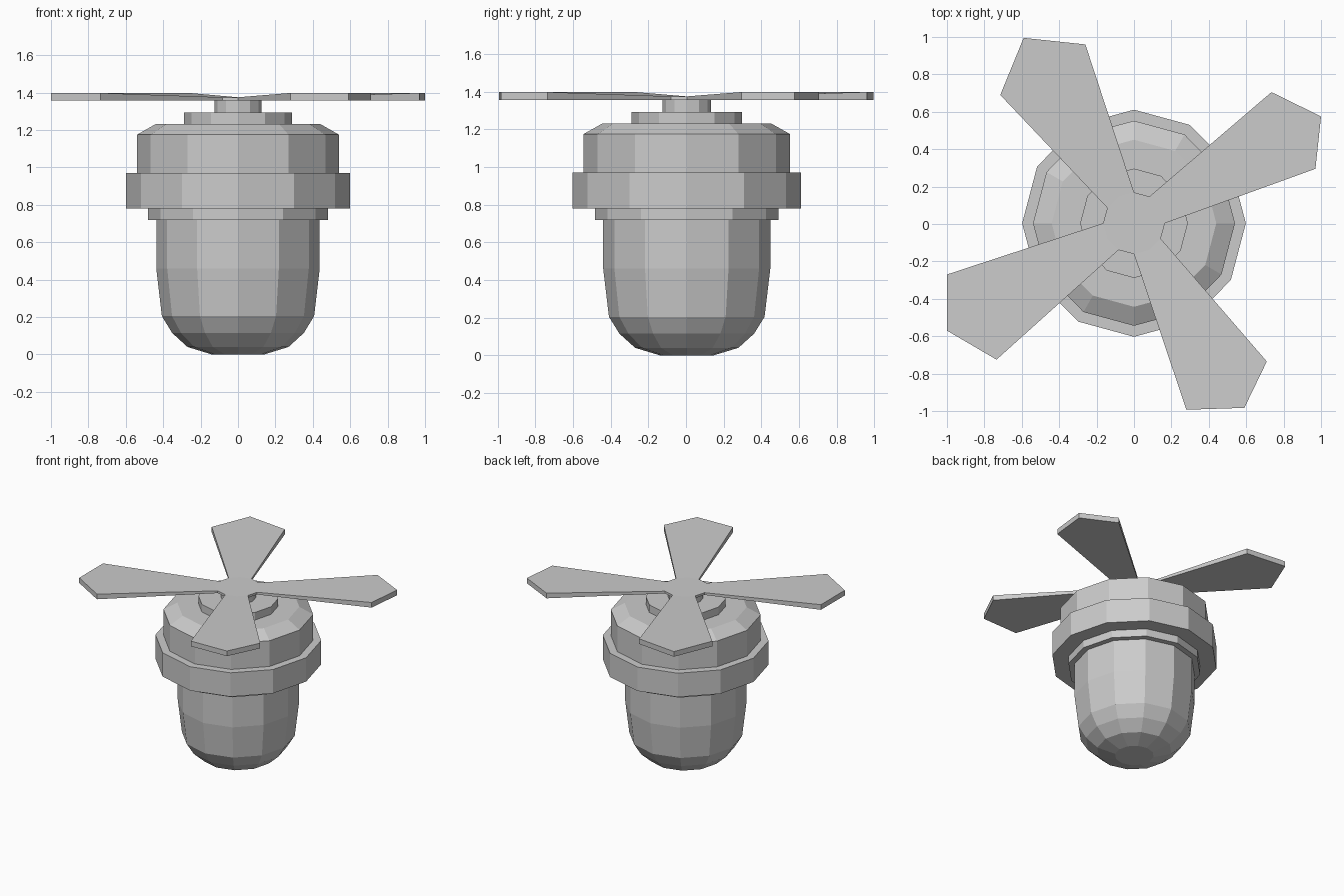
import bpy, bmesh
from math import cos, sin, radians

if "Cube" in bpy.data.objects:
    bpy.data.objects.remove(bpy.data.objects["Cube"])

SIDES = 12
CY = 0.004      # small y offset of the axis
SY = 1.015      # body is very slightly deeper than wide


def ring_point(r, i, sy=1.0):
    a = radians(360 / SIDES * i)
    return r * cos(a), r * sin(a) * sy + CY


def finish(name, bm):
    bmesh.ops.recalc_face_normals(bm, faces=bm.faces)
    me = bpy.data.meshes.new(name)
    bm.to_mesh(me)
    bm.free()
    ob = bpy.data.objects.new(name, me)
    bpy.context.collection.objects.link(ob)
    return ob


def turned(name, profile, sy=SY):
    """Closed 12-sided solid from (radius, height) pairs."""
    bm = bmesh.new()
    rings = [[bm.verts.new((*ring_point(r, i, sy), z)) for i in range(SIDES)]
             for r, z in profile]
    for lo, hi in zip(rings, rings[1:]):
        for i in range(SIDES):
            j = (i + 1) % SIDES
            bm.faces.new((lo[i], lo[j], hi[j], hi[i]))
    bm.faces.new(rings[0][::-1])
    bm.faces.new(rings[-1])
    return finish(name, bm)


# Rounded lower housing
turned("lower_housing", [(0.14, 0), (0.27, 0.04), (0.352, 0.115), (0.407, 0.205),
                         (0.437, 0.46), (0.437, 0.72)])
# Collars and upper housing
turned("lower_collar", [(0.48, 0.72), (0.48, 0.78)])
turned("main_ring", [(0.598, 0.78), (0.598, 0.97)])
turned("upper_housing", [(0.54, 0.97), (0.54, 1.175), (0.44, 1.232)])
# Cap, shaft and propeller hub
turned("cap_disc", [(0.288, 1.232), (0.288, 1.293)])
turned("shaft", [(0.126, 1.293), (0.126, 1.357)])
turned("propeller_hub", [(0.165, 1.357), (0.165, 1.375)], 1.0)


def blade(name, k, tips):
    """Wedge blade: thin at the hub, thicker at the three-point tip."""
    root = [ring_point(0.165, 3 * k + i) for i in (2, 1, 0)]
    bm = bmesh.new()
    low = [bm.verts.new((x, y, 1.357)) for x, y in root + tips]
    top = [bm.verts.new((x, y, 1.375 if i < 3 else 1.398))
           for i, (x, y) in enumerate(root + tips)]
    n = len(low)
    bm.faces.new(low[::-1])
    bm.faces.new(top)
    for i in range(n):
        j = (i + 1) % n
        bm.faces.new((low[i], low[j], top[j], top[i]))
    finish(name, bm)


# Four propeller blades
blade("blade_right", 0, [(0.97, 0.295), (1.0, 0.575), (0.735, 0.705)])
blade("blade_back", 1, [(-0.26, 0.96), (-0.59, 0.995), (-0.715, 0.69)])
blade("blade_left", 2, [(-1.0, -0.27), (-1.0, -0.57), (-0.735, -0.725)])
blade("blade_front", 3, [(0.28, -0.993), (0.59, -0.983), (0.71, -0.735)])
